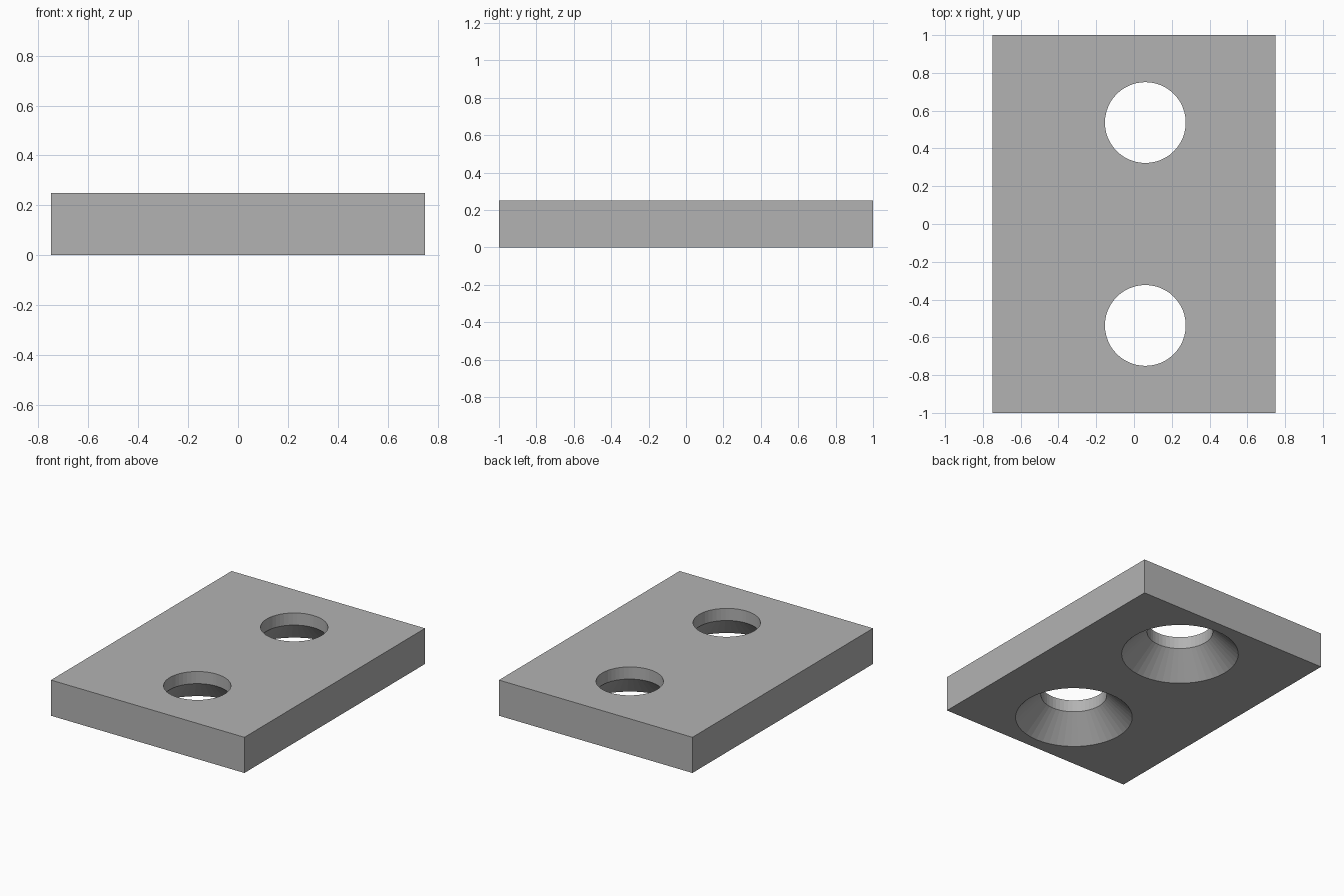
import bpy

# Remove the default object
cube = bpy.data.objects.get("Cube")
if cube:
    bpy.data.objects.remove(cube, do_unlink=True)

WIDTH, LENGTH, HEIGHT = 1.5, 2.0, 0.25
HOLE_X, HOLE_Y = 0.06, 0.537
HOLE_R, SINK_R, SINK_H = 0.214, 0.38, 0.165
SIDES = 48

# Plain grey material
grey = bpy.data.materials.new("grey")
grey.use_nodes = True
colour = (0.45, 0.45, 0.45, 1.0)
grey.diffuse_color = colour
grey.node_tree.nodes["Principled BSDF"].inputs["Base Color"].default_value = colour

# Flat rectangular plate
bpy.ops.mesh.primitive_cube_add(size=1, location=(0, 0, HEIGHT / 2))
plate = bpy.context.object
plate.name = "plate"
plate.dimensions = (WIDTH, LENGTH, HEIGHT)
bpy.ops.object.transform_apply(location=True, rotation=False, scale=True)
plate.data.materials.append(grey)


def cut(name, bottom_radius, top_radius, low, high, y):
    """Subtract a round or tapered cutter from the plate."""
    bpy.ops.mesh.primitive_cone_add(
        vertices=SIDES, radius1=bottom_radius, radius2=top_radius,
        depth=high - low, location=(HOLE_X, y, (low + high) / 2))
    cutter = bpy.context.object
    cutter.name = name
    cutter.data.materials.append(grey)
    boolean = plate.modifiers.new(name, 'BOOLEAN')
    boolean.operation = 'DIFFERENCE'
    boolean.solver = 'EXACT'
    boolean.object = cutter
    bpy.context.view_layer.objects.active = plate
    bpy.ops.object.modifier_apply(modifier=name)
    bpy.data.objects.remove(cutter, do_unlink=True)


# Two through holes, countersunk from the underside
slope = (SINK_R - HOLE_R) / SINK_H
margin = 0.1
for y in (-HOLE_Y, HOLE_Y):
    cut("hole_cutter", HOLE_R, HOLE_R, -margin, HEIGHT + margin, y)
    cut("countersink_cutter", SINK_R + slope * margin, HOLE_R - slope * margin,
        -margin, SINK_H + margin, y)
